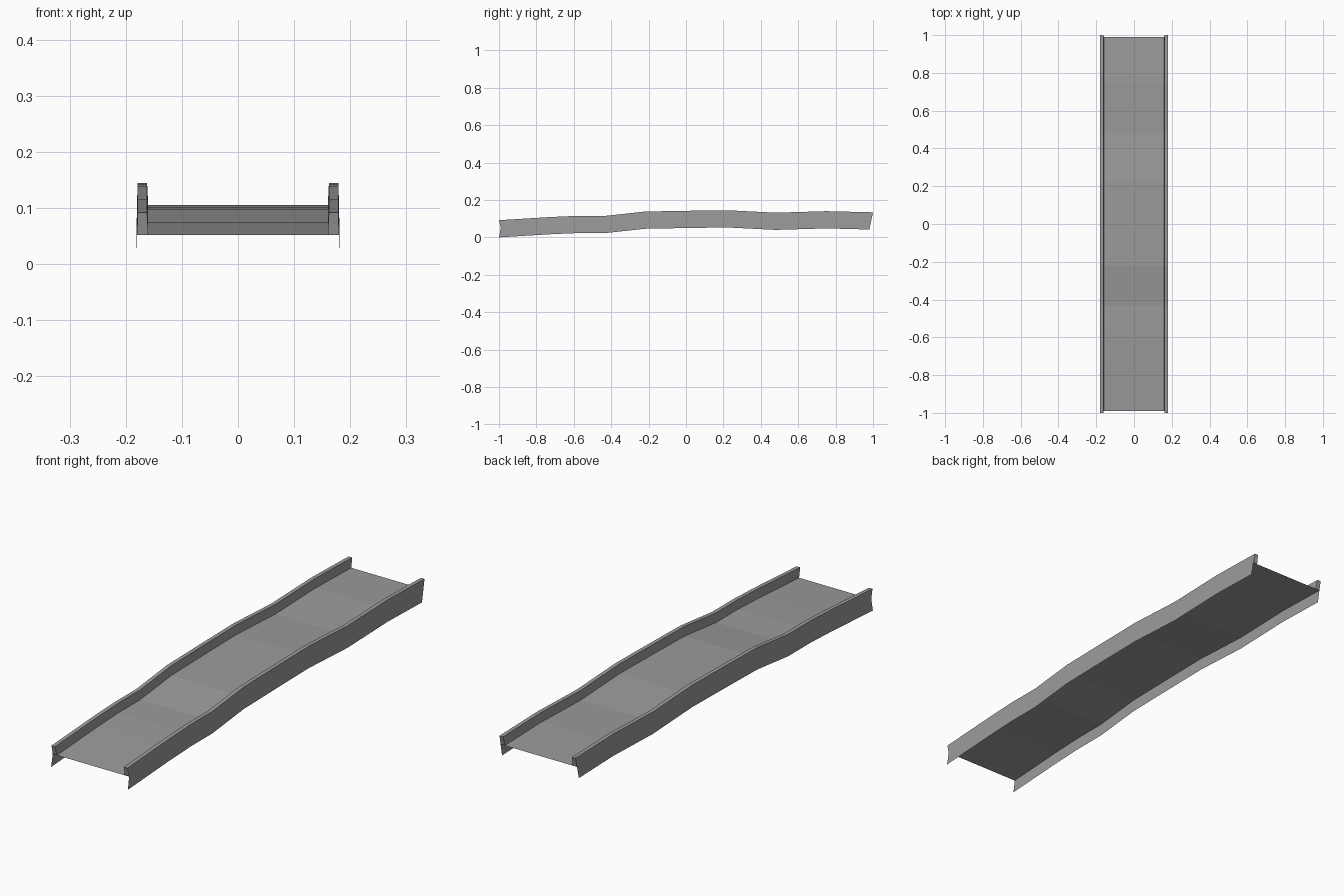
import bpy
import bmesh

cube = bpy.data.objects.get("Cube")
if cube:
    bpy.data.objects.remove(cube, do_unlink=True)

grey = bpy.data.materials.new("concrete grey")
grey.use_nodes = True
grey.diffuse_color = (0.33, 0.33, 0.33, 1)
grey.node_tree.nodes["Principled BSDF"].inputs["Base Color"].default_value = grey.diffuse_color

# Stations along the gently waving slide: (y, rail top height)
PATH = [(-1.0, 0.092), (-0.72, 0.109), (-0.58, 0.115), (-0.43, 0.115), (-0.22, 0.138),
        (0.0, 0.142), (0.22, 0.145), (0.48, 0.132), (0.75, 0.140), (1.0, 0.134)]
DECK_DROP, SKIRT_DROP = 0.040, 0.092


def sweep(name, section, closed=False):
    """Sweep a section of (x, drop below rail top) points along the path."""
    bm = bmesh.new()
    rings = []
    for i, (y, top) in enumerate(PATH):
        ring = []
        for x, drop in section:
            shift = 0.0
            if i == 0 and drop == DECK_DROP:
                shift = 0.01          # notched front end
            if i == len(PATH) - 1:
                shift = -0.02 * drop / SKIRT_DROP   # leaning back end
            ring.append(bm.verts.new((x, y + shift, top - drop)))
        rings.append(ring)
    count = len(section)
    for a, b in zip(rings, rings[1:]):
        for j in range(count if closed else count - 1):
            k = (j + 1) % count
            bm.faces.new((a[j], a[k], b[k], b[j]))
    if closed:
        bm.faces.new(rings[0])
        bm.faces.new(rings[-1])
    bmesh.ops.recalc_face_normals(bm, faces=bm.faces)
    mesh = bpy.data.meshes.new(name)
    bm.to_mesh(mesh)
    bm.free()
    mesh.materials.append(grey)
    obj = bpy.data.objects.new(name, mesh)
    bpy.context.collection.objects.link(obj)
    return obj


# Thin deck between the rails
deck = sweep("deck", [(-0.16, DECK_DROP), (0.16, DECK_DROP)])
if deck.data.polygons[0].normal.z < 0:
    deck.data.flip_normals()

# Tapered side rails with a thin skirt hanging below the deck
for side, s in (("left", 1), ("right", -1)):
    sweep(side + "_rail", [(s * 0.16, DECK_DROP), (s * 0.162, 0.0),
                           (s * 0.179, 0.0), (s * 0.18, DECK_DROP)], closed=True)
    skirt = sweep(side + "_skirt", [(s * 0.18, DECK_DROP), (s * 0.181, SKIRT_DROP)])
    if skirt.data.polygons[0].normal.x * s < 0:
        skirt.data.flip_normals()
